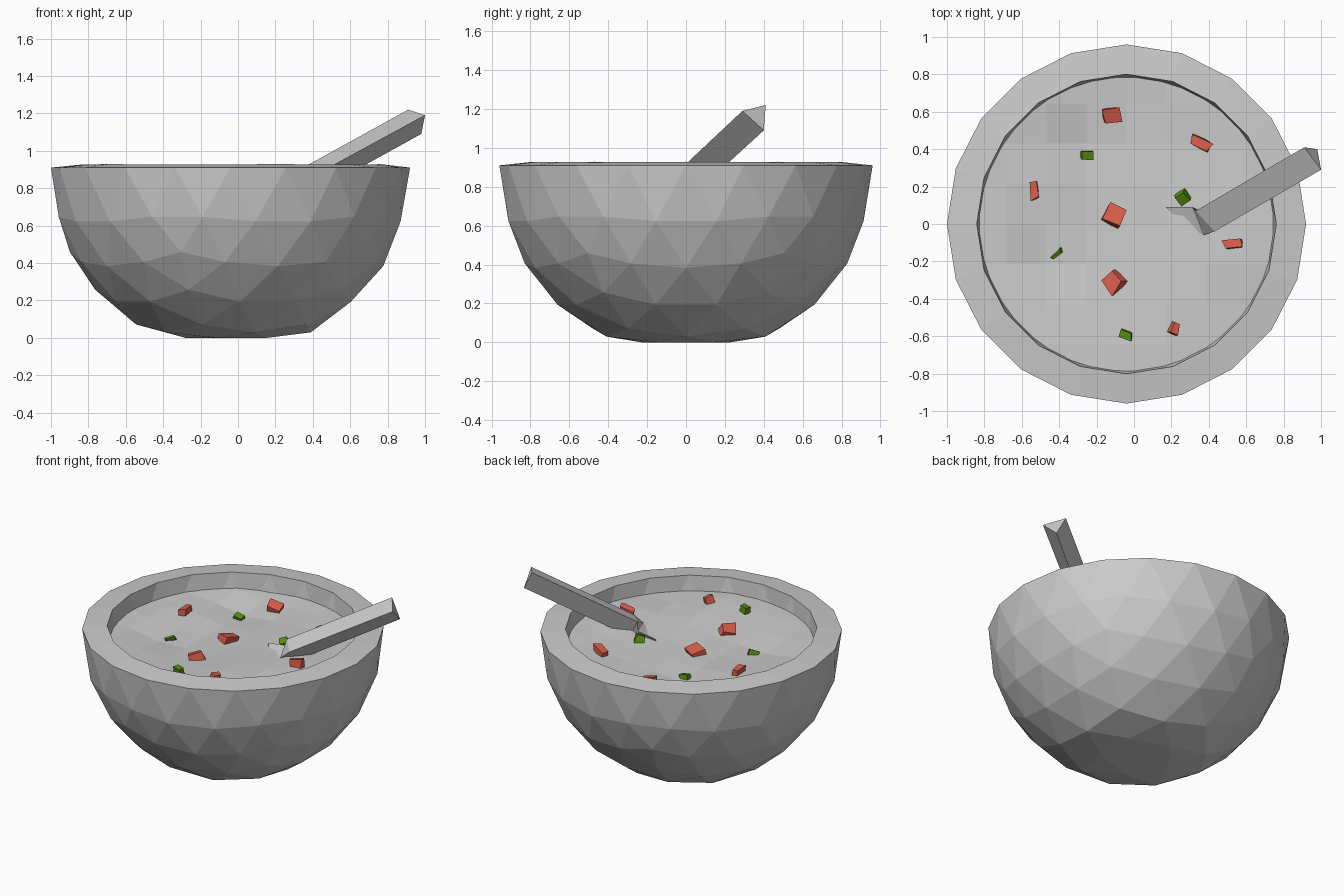
import bpy, bmesh, math, random
from mathutils import Vector, Matrix

if "Cube" in bpy.data.objects:
    bpy.data.objects.remove(bpy.data.objects["Cube"])

random.seed(4)
CX = -0.04          # bowl axis
RIM_Z = 0.91


def finish(bm, name, color=None):
    me = bpy.data.meshes.new(name)
    bm.to_mesh(me)
    bm.free()
    ob = bpy.data.objects.new(name, me)
    bpy.context.collection.objects.link(ob)
    if color:
        me.materials.append(color)
    return ob


def paint(name, rgb):
    m = bpy.data.materials.new(name)
    m.diffuse_color = (*rgb, 1)
    m.use_nodes = True
    m.node_tree.nodes["Principled BSDF"].inputs["Base Color"].default_value = m.diffuse_color
    return m


# Bowl: lower half of an icosphere, flattened foot, thick wall
bm = bmesh.new()
bmesh.ops.create_icosphere(bm, subdivisions=3, radius=0.96)
bmesh.ops.delete(bm, geom=[v for v in bm.verts if v.co.z > 0.01], context='VERTS')
for v in bm.verts:
    drop = 0.022 if v.co.z < -0.05 else 0     # everything below the rim hangs a little deeper
    v.co = Vector((v.co.x + CX, v.co.y, max(v.co.z + RIM_Z - drop, 0)))
bowl = finish(bm, "bowl")
wall = bowl.modifiers.new("wall", 'SOLIDIFY')
wall.thickness = 0.16
wall.offset = -1

# Vegetable pieces: x, y, z, size x, size y, turn
reds = [(-0.12, 0.58, 0.79, 0.11, 0.09, 5), (0.36, 0.43, 0.81, 0.12, 0.06, -30),
        (-0.53, 0.18, 0.815, 0.045, 0.11, 5), (-0.11, 0.04, 0.785, 0.11, 0.12, -25),
        (0.53, -0.11, 0.845, 0.11, 0.045, 5), (-0.11, -0.31, 0.795, 0.12, 0.12, 40),
        (0.21, -0.56, 0.835, 0.05, 0.07, -20)]
greens = [(-0.26, 0.37, 0.765, 0.07, 0.05, 0), (0.26, 0.145, 0.815, 0.07, 0.06, 35),
          (-0.41, -0.15, 0.775, 0.07, 0.02, 45), (-0.04, -0.59, 0.82, 0.07, 0.05, -20)]

# Soup surface follows the pieces inside and the fill line at the wall
anchors = [p[:3] for p in reds + greens]
anchors += [(CX + 0.8 * math.cos(i * math.pi / 6), 0.8 * math.sin(i * math.pi / 6), 0.822) for i in range(12)]


def soup_z(x, y):
    w = [1 / ((x - a[0]) ** 2 + (y - a[1]) ** 2 + 0.004) ** 1.5 for a in anchors]
    return sum(k * a[2] for k, a in zip(w, anchors)) / sum(w)


bm = bmesh.new()
bmesh.ops.create_grid(bm, x_segments=8, y_segments=8, size=0.86)
for v in bm.verts:
    v.co.x += CX
    v.co.z = soup_z(v.co.x, v.co.y)
for i in range(20):
    a = math.radians(18 * i + 9)
    n = Vector((math.cos(a), math.sin(a), 0))
    bmesh.ops.bisect_plane(bm, geom=bm.verts[:] + bm.edges[:] + bm.faces[:],
                           plane_co=Vector((CX, 0, 0)) + n * 0.787, plane_no=n, clear_outer=True)
finish(bm, "soup")


# Irregular, tilted little blocks floating in the soup
def piece(name, color, x, y, z, sx, sy, turn):
    bm = bmesh.new()
    bmesh.ops.create_cube(bm, size=1)
    for v in bm.verts:
        v.co = Vector((v.co.x * sx * random.uniform(0.6, 1.1),
                       v.co.y * sy * random.uniform(0.6, 1.1),
                       v.co.z * 0.075))
    tilt = Matrix.Rotation(random.uniform(-0.35, 0.35), 4, 'X') @ Matrix.Rotation(random.uniform(-0.35, 0.35), 4, 'Y')
    bm.transform(Matrix.Translation((x, y, z)) @ Matrix.Rotation(math.radians(turn), 4, 'Z') @ tilt)
    finish(bm, name, color)


red = paint("red", (0.70, 0.11, 0.07))
green = paint("green", (0.10, 0.27, 0.005))
for p in reds:
    piece("red_chunk", red, *p)
for p in greens:
    piece("green_chunk", green, *p)

# Spoon: three-sided handle lofted down to a flat half-sunken tip
sections = [
    [(0.91, 0.41, 1.22), (1.0, 0.29, 1.19), (0.98, 0.40, 1.09)],
    [(0.33, 0.07, 0.90), (0.43, -0.04, 0.88), (0.40, 0.05, 0.77)],
    [(0.31, 0.09, 0.845), (0.37, -0.06, 0.83), (0.34, 0.04, 0.75)],
    [(0.17, 0.09, 0.825), (0.24, 0.02, 0.80), (0.20, 0.06, 0.76)],
]
bm = bmesh.new()
rings = [[bm.verts.new(c) for c in s] for s in sections]
for a, b in zip(rings, rings[1:]):
    for i in range(3):
        j = (i + 1) % 3
        bm.faces.new((a[i], a[j], b[j], b[i]))
bm.faces.new(rings[0])
bm.faces.new(rings[-1])
bmesh.ops.recalc_face_normals(bm, faces=bm.faces[:])
finish(bm, "spoon")
